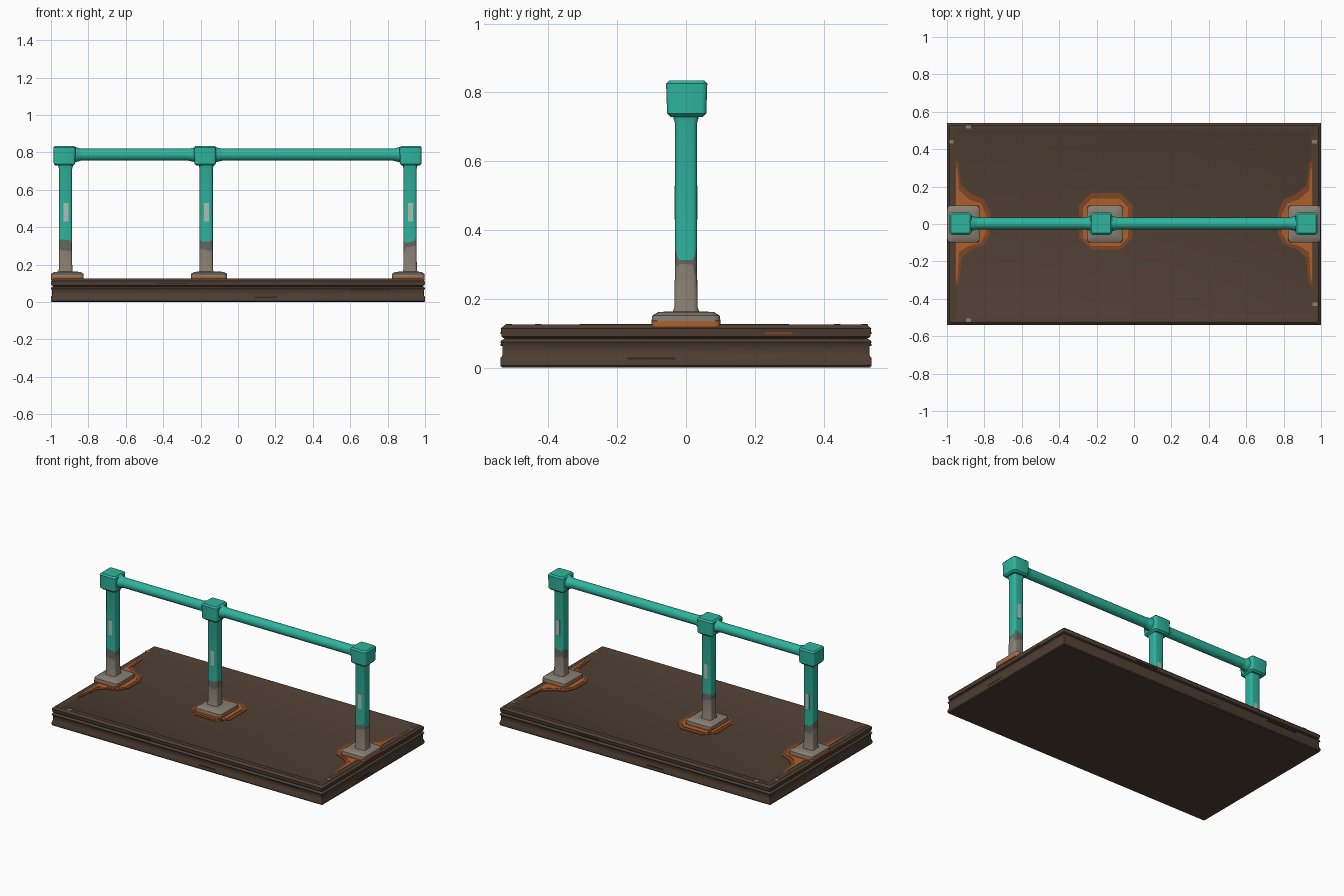
import bpy, bmesh, math, random
from mathutils import Matrix, Vector

if "Cube" in bpy.data.objects:
    bpy.data.objects.remove(bpy.data.objects["Cube"])

random.seed(4)


def material(name, r, g, b):
    m = bpy.data.materials.new(name)
    m.diffuse_color = (r, g, b, 1)
    m.use_nodes = True
    m.node_tree.nodes["Principled BSDF"].inputs["Base Color"].default_value = m.diffuse_color
    return m


TEAL = material("teal paint", 0.028, 0.46, 0.34)
WORN = material("worn paint edge", 0.12, 0.14, 0.11)
STEEL = material("bare grey metal", 0.25, 0.21, 0.17)
BROWN = material("brown slab", 0.078, 0.049, 0.033)
DARK = material("dark scratch", 0.035, 0.022, 0.015)
RUST = material("bright rust", 0.42, 0.115, 0.025)
STAIN = material("dull rust", 0.21, 0.058, 0.018)
CHIP = material("pale chip", 0.43, 0.52, 0.46)


def finish(name, bm, mats):
    bmesh.ops.recalc_face_normals(bm, faces=bm.faces)
    me = bpy.data.meshes.new(name)
    bm.to_mesh(me)
    bm.free()
    for m in mats:
        me.materials.append(m)
    me.shade_smooth()
    me.set_sharp_from_angle(angle=math.radians(35))
    ob = bpy.data.objects.new(name, me)
    bpy.context.collection.objects.link(ob)
    return ob


def loft(name, x, y, sections, mats, bands=None, jitter=()):
    """Stack rounded rectangles (z, half x, half y, corner radius)."""
    bm = bmesh.new()
    rings = []
    for i, (z, hx, hy, r) in enumerate(sections):
        ring = []
        for k, (sx, sy) in enumerate(((1, 1), (-1, 1), (-1, -1), (1, -1))):
            for s in range(4):
                a = math.pi / 2 * (k + s / 3)
                dz = random.uniform(-0.018, 0.018) if i in jitter else 0
                ring.append(bm.verts.new((x + sx * (hx - r) + r * math.cos(a),
                                          y + sy * (hy - r) + r * math.sin(a), z + dz)))
        rings.append(ring)
    for i, (lo, hi) in enumerate(zip(rings, rings[1:])):
        for j in range(len(lo)):
            k = (j + 1) % len(lo)
            f = bm.faces.new((lo[j], lo[k], hi[k], hi[j]))
            f.material_index = bands[i] if bands else 0
    bm.faces.new(rings[0][::-1]).material_index = bands[0] if bands else 0
    bm.faces.new(rings[-1]).material_index = bands[-1] if bands else 0
    return finish(name, bm, mats)


def sheet(name, points, z0, z1, mat):
    """Thin flat patch from an outline seen from above."""
    bm = bmesh.new()
    f = bm.faces.new([bm.verts.new((px, py, z0)) for px, py in points])
    new = bmesh.ops.extrude_face_region(bm, geom=[f])["geom"]
    bmesh.ops.translate(bm, vec=(0, 0, z1 - z0),
                        verts=[v for v in new if isinstance(v, bmesh.types.BMVert)])
    return finish(name, bm, [mat])


def box(name, centre, size, mat):
    bm = bmesh.new()
    bmesh.ops.create_cube(bm, size=1, matrix=Matrix.Translation(centre) @ Matrix.Diagonal((*size, 1)))
    return finish(name, bm, [mat])


def tube(name, x0, x1, r0, r1):
    bm = bmesh.new()
    m = Matrix.Translation(((x0 + x1) / 2, 0.003, 0.788)) @ Matrix.Rotation(math.pi / 2, 4, 'Y')
    bmesh.ops.create_cone(bm, cap_ends=True, segments=20, radius1=r0, radius2=r1,
                          depth=x1 - x0, matrix=m)
    return finish(name, bm, [TEAL])


# Slab with a groove round the side and a shallow recess inside the rim
profile = [(0, 0.005), (0.006, 0), (0.022, 0), (0.036, 0.006), (0.062, 0.006), (0.074, 0),
           (0.08, 0.004), (0.084, 0.012), (0.09, 0.004), (0.113, 0.001), (0.125, 0.014),
           (0.125, 0.045), (0.121, 0.052)]
loft("slab", 0, 0, [(z, 1 - d, 0.54 - d, 0.004) for z, d in profile], [BROWN])

# Posts with foot plate, painted column, chips and corner block
posts = {"left": -0.922, "middle": -0.17, "right": 0.92}
plates = {"left": (-0.912, 0.087), "middle": (-0.155, 0.096), "right": (0.911, 0.087)}
for side, x in posts.items():
    px, hw = plates[side]
    loft(side + "_foot_plate", px, 0,
         [(0.118, hw, 0.1, 0.015), (0.136, hw, 0.1, 0.015), (0.137, hw, 0.1, 0.02),
          (0.151, hw, 0.098, 0.02), (0.161, hw - 0.016, 0.082, 0.02),
          (0.163, hw - 0.04, 0.055, 0.02)],
         [RUST, STEEL], [0, 1, 1, 1, 1])
    loft(side + "_post", x, 0,
         [(0.15, 0.042, 0.042, 0.015), (0.175, 0.036, 0.034, 0.013), (0.285, 0.035, 0.032, 0.013),
          (0.33, 0.035, 0.032, 0.013), (0.71, 0.035, 0.032, 0.013), (0.74, 0.042, 0.04, 0.014)],
         [STEEL, WORN, TEAL], [0, 0, 1, 2, 2], jitter=(2, 3))
    for face, sy in (("front", -1), ("back", 1)):
        box(f"{side}_{face}_paint_chip", (x + 0.002, sy * 0.0315, 0.48), (0.026, 0.005, 0.1), CHIP)
    loft(side + "_corner_block", x - 0.006 if side != "right" else x + 0.003, 0.002,
         [(0.729, 0.047, 0.047, 0.012), (0.739, 0.057, 0.057, 0.014), (0.826, 0.059, 0.06, 0.014),
          (0.835, 0.051, 0.051, 0.012)], [TEAL])

# Handrail, with flared ends where it meets each block
tube("handrail", -0.92, 0.92, 0.032, 0.032)
for i, (a, b, r0, r1) in enumerate(((-0.875, -0.84, 0.042, 0.032), (-0.265, -0.225, 0.032, 0.04),
                                    (-0.125, -0.085, 0.042, 0.032), (0.83, 0.87, 0.032, 0.042))):
    tube(f"rail_flare_{i + 1}", a, b, r0, r1)


# Rust stains around the feet
def grow(cx, hx, y0, y1, c):
    return [(cx - hx, y0 + c), (cx - hx + c, y0), (cx + hx - c, y0), (cx + hx, y0 + c),
            (cx + hx, y1 - c), (cx + hx - c, y1), (cx - hx + c, y1), (cx - hx, y1 - c)]


sheet("middle_stain", grow(-0.15, 0.143, -0.137, 0.165, 0.065), 0.119, 0.1235, STAIN)
sheet("middle_rust", grow(-0.152, 0.12, -0.118, 0.135, 0.045), 0.119, 0.126, RUST)
outer = [(-0.955, 0.34), (-0.94, 0.33), (-0.925, 0.21), (-0.87, 0.16), (-0.80, 0.13), (-0.77, 0.06),
         (-0.77, -0.05), (-0.80, -0.11), (-0.88, -0.14), (-0.92, -0.18), (-0.935, -0.31), (-0.955, -0.34)]
inner = [(-0.953, 0.30), (-0.945, 0.29), (-0.935, 0.18), (-0.88, 0.13), (-0.82, 0.11), (-0.79, 0.05),
         (-0.79, -0.05), (-0.82, -0.10), (-0.89, -0.12), (-0.935, -0.15), (-0.945, -0.29), (-0.953, -0.31)]
for side, s in (("left", 1), ("right", -1)):
    sheet(side + "_stain", [(s * a, b) for a, b in outer], 0.119, 0.1245, STAIN)
    sheet(side + "_rust", [(s * a, b) for a, b in inner], 0.119, 0.1265, RUST)

# Small chips on the slab rim and scratches along its sides
for i, (a, b) in enumerate(((-0.885, 0.52), (-0.977, 0.44), (0.965, 0.44), (0.968, -0.43), (-0.885, -0.515))):
    box(f"rim_chip_{i + 1}", (a, b, 0.1245), (0.026, 0.018, 0.003), STEEL)
for s in (-1, 1):
    for i, (c, w, z) in enumerate(((-0.35, 0.16, 0.1), (0.7, 0.22, 0.066), (0.15, 0.12, 0.026))):
        box(f"long_scratch_{i + 1}_{s}", (-s * c, s * 0.537, z), (w, 0.006, 0.006), DARK)
    box(f"end_scratch_{s}", (s * 0.9965, -0.1, 0.026), (0.007, 0.14, 0.006), DARK)
    box(f"end_rust_{s}", (s * 0.996, 0.27, 0.1), (0.007, 0.08, 0.008), STAIN)
